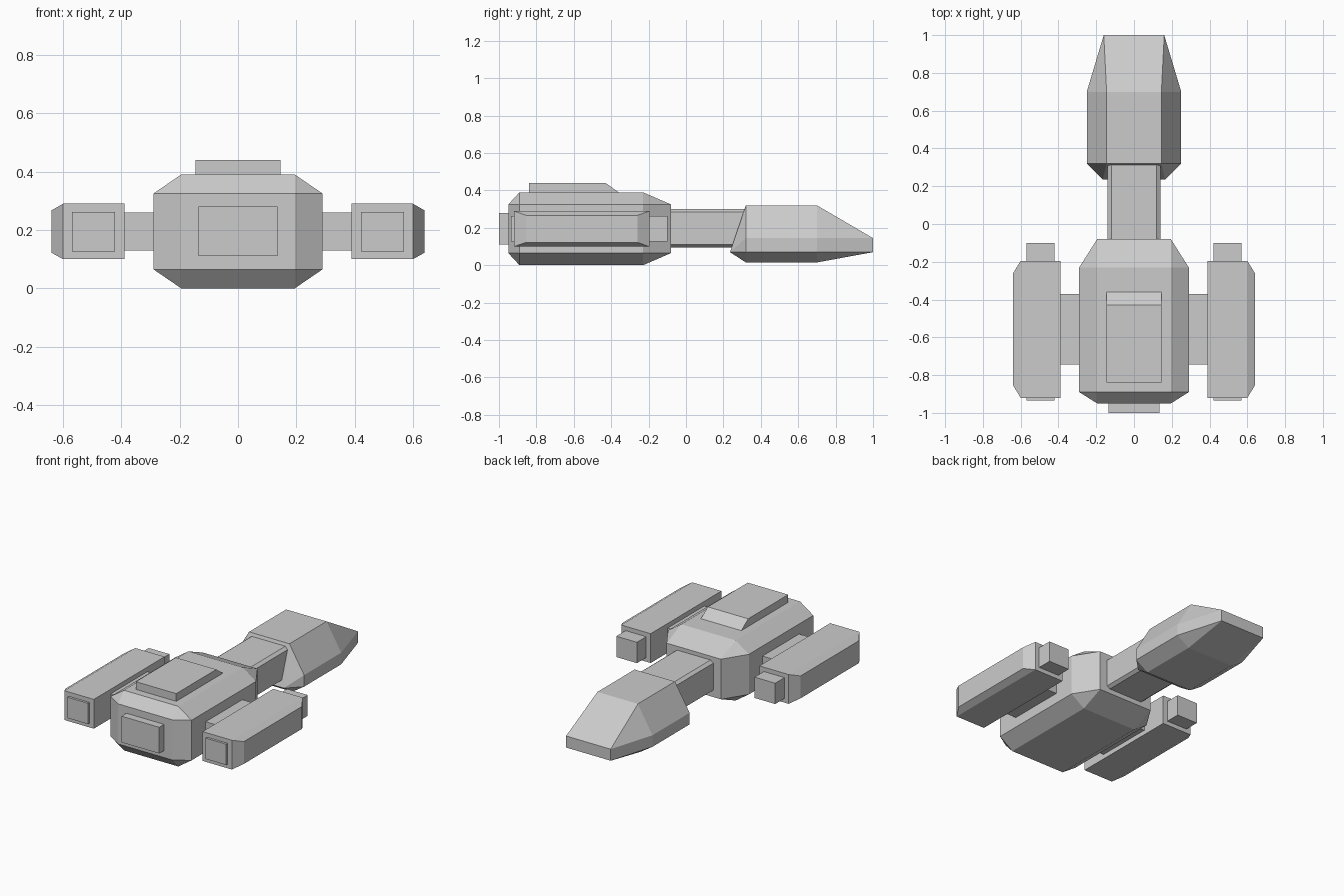
import bpy, bmesh
from math import radians

if "Cube" in bpy.data.objects:
    bpy.data.objects.remove(bpy.data.objects["Cube"])


def hull(name, points, mirror=False):
    """Convex flat-faced part; with mirror=True points on +x are copied to -x."""
    pts = list(points)
    if mirror:
        pts += [(-x, y, z) for x, y, z in points]
    bm = bmesh.new()
    for p in pts:
        bm.verts.new(p)
    bmesh.ops.convex_hull(bm, input=bm.verts)
    bmesh.ops.dissolve_limit(bm, angle_limit=radians(1), verts=bm.verts, edges=bm.edges)
    bmesh.ops.recalc_face_normals(bm, faces=bm.faces)
    me = bpy.data.meshes.new(name)
    bm.to_mesh(me)
    bm.free()
    ob = bpy.data.objects.new(name, me)
    bpy.context.collection.objects.link(ob)
    return ob


def box_points(x, y, z):
    return [(a, b, c) for a in x for b in y for c in z]


# Rear hull: box with all edges and corners cut
hull("main_hull",
     box_points([0.195], (-0.89, -0.23), (0.0, 0.39))
     + box_points([0.195], (-0.95, -0.08), (0.065, 0.325))
     + box_points([0.29], (-0.89, -0.23), (0.065, 0.325)), True)

# Stern panel
hull("stern_panel", box_points([0.135], (-1.0, -0.93), (0.11, 0.28)), True)

# Raised roof block with a sloped leading face
hull("roof_block", [(0.145, y, z) for y, z in
     ((-0.84, 0.37), (-0.84, 0.44), (-0.43, 0.44), (-0.36, 0.39), (-0.36, 0.37))], True)

# Neck with chamfered edges
hull("neck", box_points([0.14], (-0.10, 0.36), (0.11, 0.285))
     + box_points([0.12], (-0.10, 0.36), (0.095, 0.30)), True)

# Tapered head
hull("head",
     [(0.165, 0.235, 0.07)]
     + box_points([0.145], (0.32, 0.70), [0.32])
     + box_points([0.25], (0.32, 0.70), (0.07, 0.145))
     + box_points([0.165], (0.32, 0.70), [0.015])
     + box_points([0.16], [1.0], (0.07, 0.145)), True)

# Side pods, engine cores and pylons
for side, s in (("right", 1), ("left", -1)):
    hull(side + "_pod",
         box_points((s * 0.39, s * 0.60), (-0.92, -0.195), (0.10, 0.29))
         + box_points([s * 0.64], (-0.855, -0.26), (0.122, 0.267)))
    hull(side + "_pod_core",
         box_points((s * 0.422, s * 0.57), (-0.935, -0.10), (0.127, 0.262)))
    hull(side + "_pylon",
         box_points((s * 0.27, s * 0.40), (-0.745, -0.37), (0.13, 0.26)))
